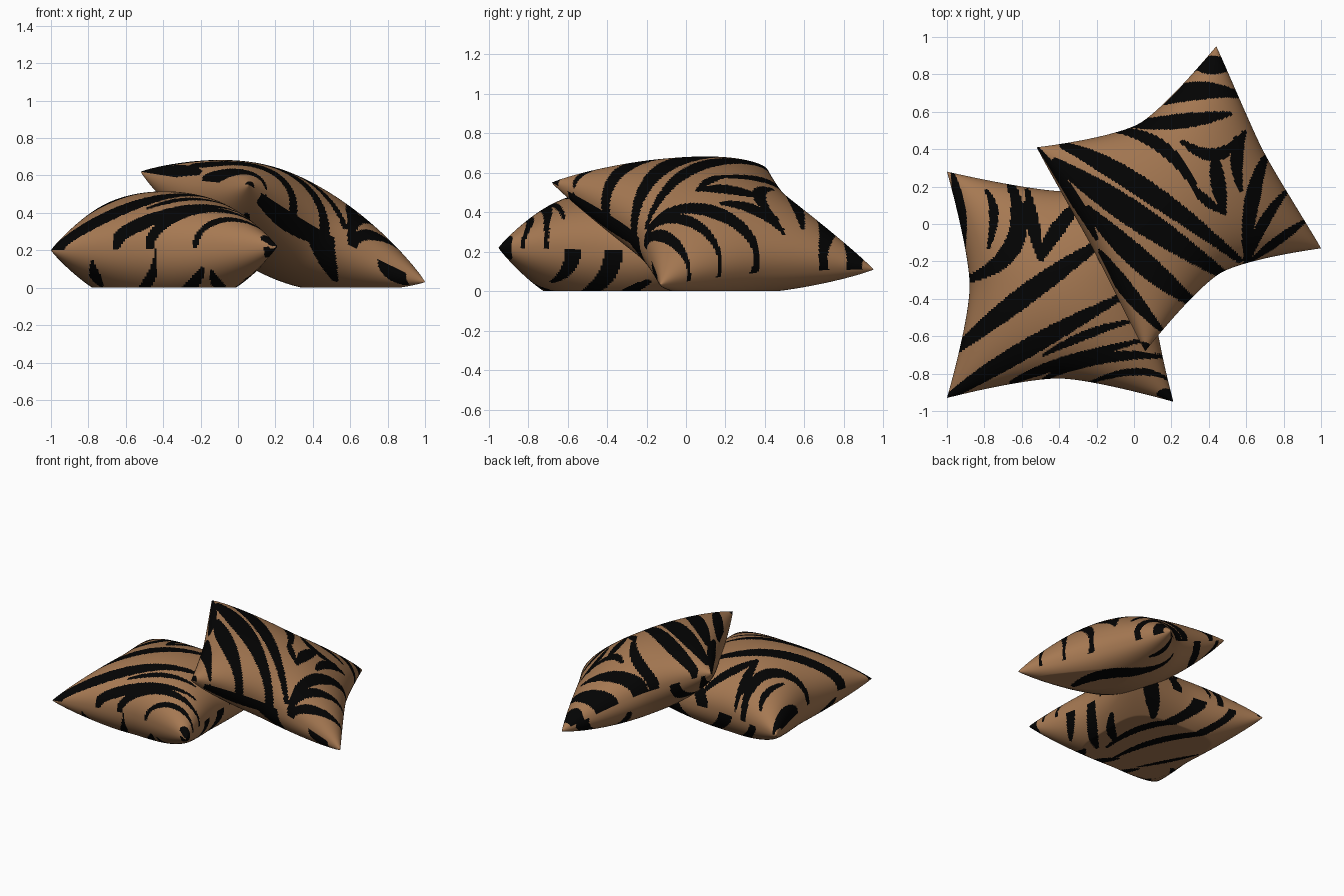
import bpy
import bmesh
from math import sin, pi
from mathutils import Vector
from mathutils.kdtree import KDTree

cube = bpy.data.objects.get("Cube")
if cube:
    bpy.data.objects.remove(cube, do_unlink=True)

CELLS = 165          # grid cells along each side of a cushion


def make_material(name, color):
    material = bpy.data.materials.new(name)
    material.use_nodes = True
    material.diffuse_color = color
    shader = material.node_tree.nodes["Principled BSDF"]
    shader.inputs["Base Color"].default_value = color
    shader.inputs["Roughness"].default_value = 0.9
    return material


fabric = make_material("tan fabric", (0.38, 0.19, 0.085, 1))
stripe = make_material("black stripe", (0.001, 0.001, 0.001, 1))


def stripe_test(strokes, samples=60):
    """Return a rule telling whether a point lies on a tapered brush stroke.
    A stroke is start, middle, end and half width, in hundredths."""
    tree = KDTree(len(strokes) * (samples + 1))
    widths = []
    for start, middle, end, half_width in strokes:
        a, m, b = (Vector((x, y, 0)) / 100 for x, y in (start, middle, end))
        control = 2 * m - (a + b) / 2
        for i in range(samples + 1):
            t = i / samples
            point = a * (1 - t) ** 2 + control * 2 * t * (1 - t) + b * t ** 2
            tree.insert(point, len(widths))
            widths.append(half_width / 100 * (0.35 + 0.65 * sin(pi * t)))
    tree.balance()
    widest = max(widths)

    def on_stripe(point):
        flat = Vector((point.x, point.y, 0))
        return any(distance < widths[index]
                   for _, index, distance in tree.find_range(flat, widest))
    return on_stripe


def make_cushion(name, corners, pinch, puff, top_strokes, under_strokes):
    """Two puffed sheets sewn along a pinched four-cornered seam.
    Corners run counter-clockwise; pinch is left, right, front, back."""
    front_left, front_right, back_right, back_left = map(Vector, corners)
    normal = (back_right - front_left).cross(back_left - front_right).normalized()
    left, right, front, back = pinch

    def notch(w):
        return 1 - ((w * w + 0.01) / 1.01) ** 0.68

    def surface(u, v, side):
        pull_u = left + (right - left) * (u + 1) / 2
        pull_v = front + (back - front) * (v + 1) / 2
        s = (u * (1 - pull_u * notch(v)) + 1) / 2
        t = (v * (1 - pull_v * notch(u)) + 1) / 2
        seam = front_left.lerp(front_right, s).lerp(back_left.lerp(back_right, s), t)
        bulge = max(0, (1 - u * u) * (1 - v * v)) ** 0.45
        point = seam + normal * puff * side * bulge
        point.z = max(point.z, 0)      # rests flat on the floor
        return point

    steps = [sin(pi / 2 * (2 * i / CELLS - 1)) for i in range(CELLS + 1)]
    bm = bmesh.new()
    for side, strokes in ((1, top_strokes), (-1, under_strokes)):
        on_stripe = stripe_test(strokes)
        rows = [[bm.verts.new(surface(u, v, side)) for u in steps] for v in steps]
        for low, high in zip(rows, rows[1:]):
            for i in range(CELLS):
                quad = [low[i], low[i + 1], high[i + 1], high[i]]
                face = bm.faces.new(quad[::side])
                face.smooth = True
                face.material_index = int(on_stripe(face.calc_center_median()))
    bmesh.ops.remove_doubles(bm, verts=bm.verts, dist=0.00001)
    mesh = bpy.data.meshes.new(name)
    bm.to_mesh(mesh)
    bm.free()
    mesh.materials.append(fabric)
    mesh.materials.append(stripe)
    cushion = bpy.data.objects.new(name, mesh)
    bpy.context.collection.objects.link(cushion)


# Cushion lying flat
flat_top = [
    ((-100, -93), (-58, -67), (-5, -38), 5),
    ((-97, -69), (-58, -38), (-15, -8), 5.5),
    ((-67, 24), (-64, -10), (-90, -30), 5),
    ((-57, 18), (-54, 0), (-50, -19), 3.5),
    ((-50, -19), (-41, -3), (-27, 14), 4),
    ((-97, 27), (-93, 8), (-91, -12), 3),
    ((-79, 18), (-75, 5), (-78, -13), 2.5),
    ((-48, -70), (-25, -59), (-2, -52), 2.5),
    ((-66, -85), (-38, -74), (5, -62), 3),
    ((-48, -83), (-18, -72), (16, -71), 3),
    ((-24, -85), (0, -79), (18, -83), 2),
    ((13, -91), (18, -91), (21, -94), 3),
    ((-30, 18), (-10, 5), (10, -25), 4),
]
flat_under = [
    ((20, -46), (13, -57), (4, -68), 3),
    ((14, -31), (3, -44), (-13, -58), 4),
    ((5, -19), (-5, -32), (-18, -42), 3.5),
    ((7, 20), (-6, 14), (-16, 3), 5),
    ((-18, -52), (-23, -5), (-55, 21), 4),
    ((-32, -60), (-45, -12), (-77, 24), 4),
    ((-54, -60), (-65, -40), (-76, -18), 2),
    ((-44, -82), (-49, -74), (-56, -62), 3),
    ((-19, -82), (-26, -72), (-35, -60), 3.5),
    ((-14, -82), (-11, -74), (-7, -65), 3),
    ((-78, -86), (-76, -78), (-73, -68), 3),
    ((15, -93), (18, -91), (21, -94), 3),
    ((-90, -60), (-83, -52), (-75, -46), 3.5),
]
make_cushion(
    "flat_cushion",
    [(-1, -0.93, 0.2), (0.21, -0.95, 0.22), (0.2, 0.22, 0.2), (-1, 0.28, 0.2)],
    (0.21, 0.18, 0.2, 0.13), 0.31, flat_top, flat_under)

# Cushion leaning on the first one
leaning_top = [
    ((-52, 41), (-33, 15), (-20, -8), 3),
    ((-42, 33), (0, 5), (49, -28), 7),
    ((-38, 42), (2, 21), (56, -19), 5.5),
    ((-25, 8), (3, -19), (34, -44), 6),
    ((-18, -15), (-4, -35), (14, -56), 4),
    ((-10, 50), (15, 41), (34, 17), 3.5),
    ((26, 44), (43, 37), (55, 46), 3.5),
    ((43, 38), (45, 22), (48, 6), 4),
    ((30, 22), (38, 13), (48, 6), 2.5),
    ((-5, 53), (25, 55), (51, 59), 4),
    ((8, 63), (31, 71), (56, 69), 5),
    ((33, 84), (42, 85), (52, 84), 5),
    ((59, 49), (55, 36), (57, 18), 3.5),
    ((71, 37), (63, 12), (60, -22), 4),
    ((82, 18), (69, 0), (61, -20), 3),
    ((92, 2), (78, -8), (62, -20), 2.5),
    ((2, -66), (5, -67), (8, -67), 4),
]
leaning_under = [
    ((59, 2), (47, 36), (12, 56), 7),
    ((90, -12), (78, -20), (64, -28), 4),
    ((-20, 52), (-24, 40), (-30, 28), 4),
    ((12, -58), (27, -44), (42, -28), 5.5),
    ((36, -36), (45, -26), (52, -10), 5),
    ((36, 88), (34, 76), (40, 66), 3.5),
    ((-45, 42), (-38, 30), (-33, 18), 4),
    ((-15, -12), (-2, -25), (5, -48), 4),
]
make_cushion(
    "leaning_cushion",
    [(0.06, -0.68, 0.55), (1, -0.13, 0.03), (0.44, 0.95, 0.11), (-0.52, 0.41, 0.62)],
    (0.05, 0.1, 0.27, 0.27), 0.27, leaning_top, leaning_under)
